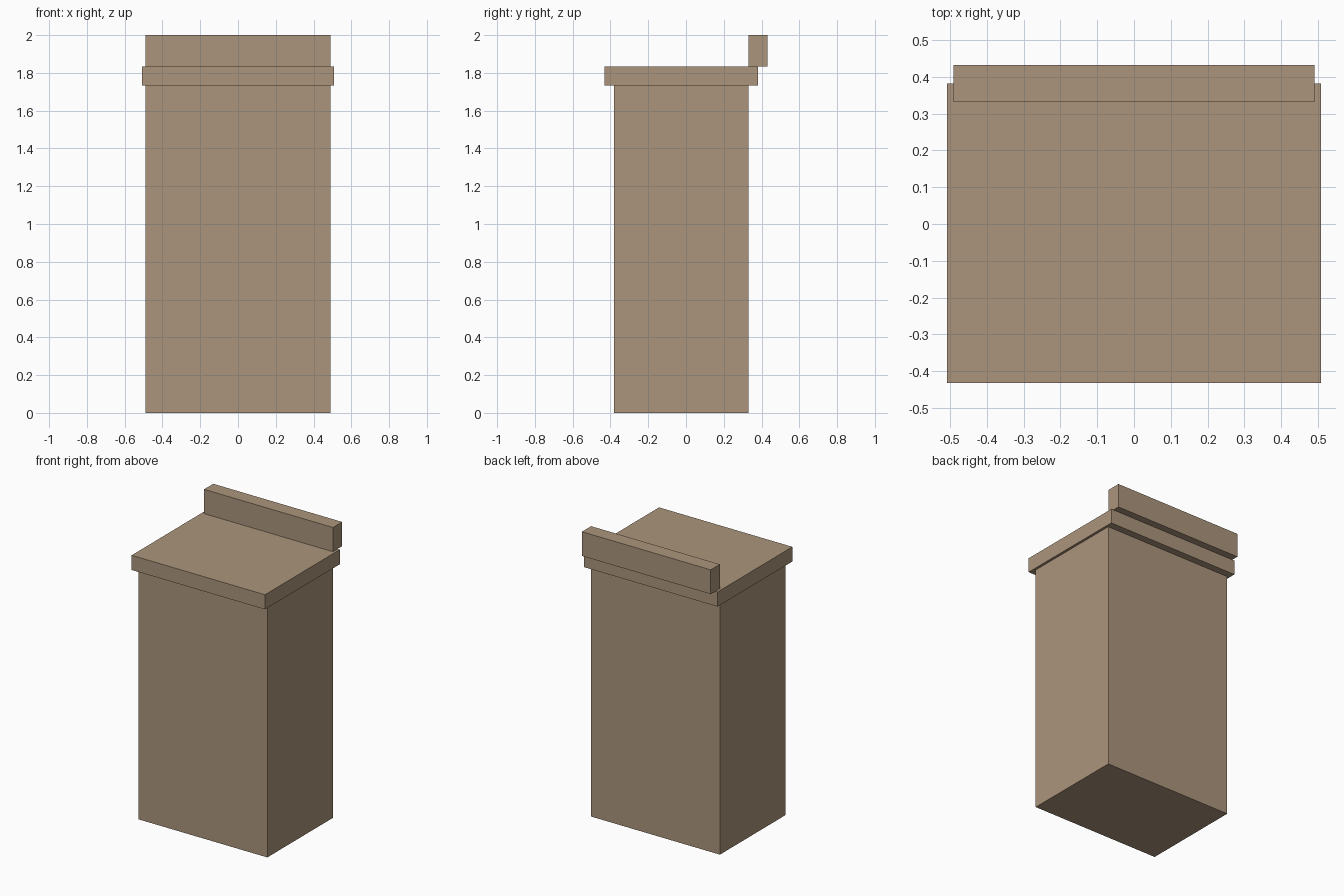
import bpy
from mathutils import Vector

if "Cube" in bpy.data.objects:
    bpy.data.objects.remove(bpy.data.objects["Cube"])

wood = bpy.data.materials.new("tan_wood")
wood.diffuse_color = (0.41, 0.30, 0.20, 1.0)
wood.use_nodes = True
wood.node_tree.nodes["Principled BSDF"].inputs["Base Color"].default_value = wood.diffuse_color


def box(name, lo, hi):
    """Axis-aligned box between two corners."""
    lo, hi = Vector(lo), Vector(hi)
    bpy.ops.mesh.primitive_cube_add(size=1, location=(lo + hi) / 2)
    obj = bpy.context.object
    obj.name = name
    obj.scale = hi - lo
    bpy.ops.object.transform_apply(location=False, rotation=False, scale=True)
    obj.data.materials.append(wood)
    return obj


# Tall cabinet body
box("cabinet_body", (-0.491, -0.382, 0), (0.491, 0.332, 1.732))
# Overhanging top slab
box("top_slab", (-0.508, -0.432, 1.732), (0.508, 0.382, 1.833))
# Raised strip along the back edge
box("back_rail", (-0.491, 0.332, 1.833), (0.491, 0.432, 2.0))
